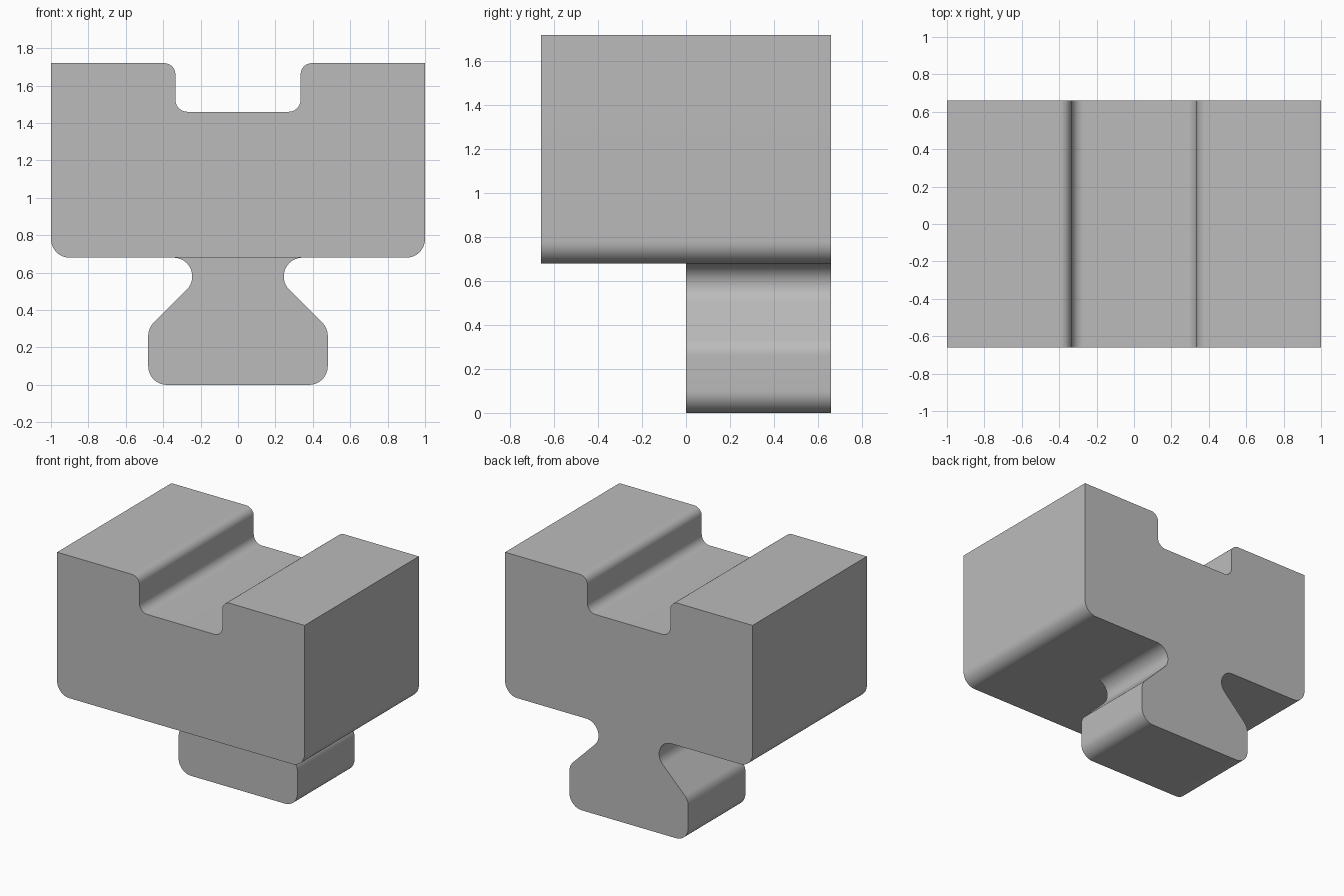
import bpy
import bmesh
import math
from mathutils import Vector

cube = bpy.data.objects.get("Cube")
if cube:
    bpy.data.objects.remove(cube, do_unlink=True)

STEPS = 12
DEPTH = 0.66


def rounded(corners):
    """Turn (x, z, radius) corners into points, with arcs where radius > 0."""
    pts = []
    for i, (x, z, r) in enumerate(corners):
        p = Vector((x, z))
        if r == 0:
            pts.append(p)
            continue
        a = (Vector(corners[i - 1][:2]) - p).normalized()
        b = (Vector(corners[i + 1][:2]) - p).normalized()
        half = a.angle(b) / 2
        centre = p + (a + b).normalized() * (r / math.sin(half))
        reach = r / math.tan(half)
        start, end = p + a * reach - centre, p + b * reach - centre
        sweep = start.angle(end)
        for k in range(STEPS + 1):
            t = k / STEPS
            arc = (start * math.sin((1 - t) * sweep) + end * math.sin(t * sweep)) / math.sin(sweep)
            pts.append(centre + arc)
    return [p for p in pts if p.x > 0]


def mirrored(half):
    return half + [Vector((-p.x, p.y)) for p in reversed(half)]


# Half profiles: grooved block, then undercut foot with filleted neck
block_half = rounded([(0, 1.46, 0), (0.335, 1.46, 0.065), (0.335, 1.72, 0.06),
                      (1, 1.72, 0), (1, 0.68, 0.1), (0.345, 0.68, 0)])
foot_half = rounded([(0.345, 0.68, 0), (0.245, 0.68, 0.0995), (0.245, 0.538, 0.0995),
                     (0.48, 0.303, 0.1), (0.48, 0, 0.1), (0, 0, 0)])
block = mirrored(block_half)
foot = mirrored(foot_half)
whole = mirrored(block_half + foot_half[1:])

bm = bmesh.new()


def ring(outline, y):
    return [bm.verts.new((p.x, y, p.y)) for p in outline]


def band(outline, y0, y1):
    front, back = ring(outline, y0), ring(outline, y1)
    n = len(outline)
    for i in range(n):
        j = (i + 1) % n
        bm.faces.new((front[i], front[j], back[j], back[i]))


# Front half carries only the block, back half the block and foot together
band(block, -DEPTH, 0)
band(whole, 0, DEPTH)
for outline, y in ((block, -DEPTH), (foot, 0), (whole, DEPTH)):
    bm.faces.new(ring(outline, y))
bmesh.ops.remove_doubles(bm, verts=bm.verts[:], dist=0.0002)
bmesh.ops.recalc_face_normals(bm, faces=bm.faces[:])
bmesh.ops.dissolve_limit(bm, angle_limit=math.radians(0.5),
                         verts=bm.verts[:], edges=bm.edges[:])

mesh = bpy.data.meshes.new("slotted_block_with_foot")
bm.to_mesh(mesh)
bm.free()
obj = bpy.data.objects.new("slotted_block_with_foot", mesh)
bpy.context.collection.objects.link(obj)

# Plain grey
grey = bpy.data.materials.new("plain_grey")
grey.use_nodes = True
colour = (0.5, 0.5, 0.5, 1)
grey.diffuse_color = colour
grey.node_tree.nodes["Principled BSDF"].inputs["Base Color"].default_value = colour
mesh.materials.append(grey)

bpy.ops.object.select_all(action="DESELECT")
obj.select_set(True)
bpy.context.view_layer.objects.active = obj
bpy.ops.object.shade_smooth_by_angle(angle=math.radians(30))
